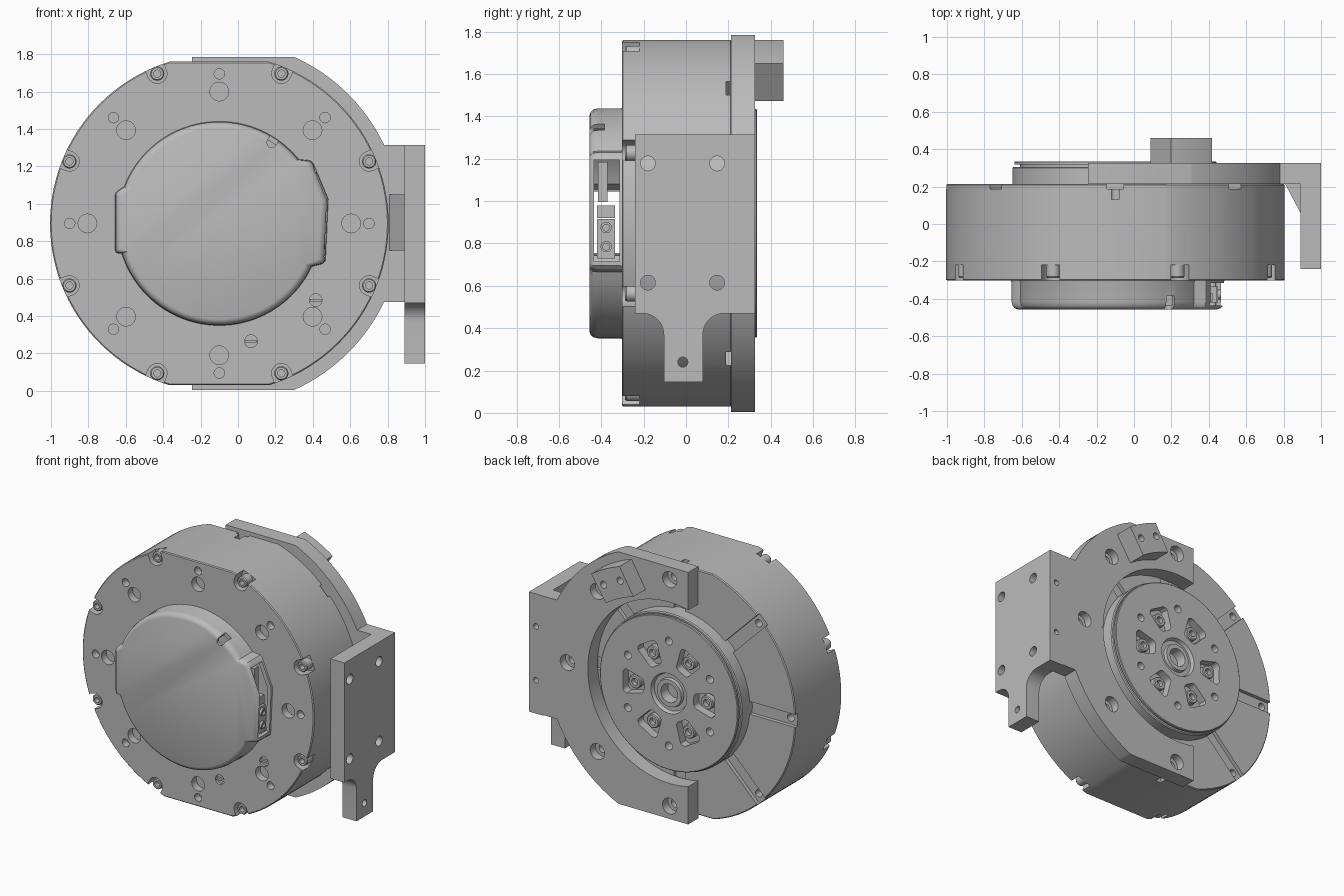
import bpy, bmesh
from math import sin, cos, radians

cube = bpy.data.objects.get("Cube")
if cube:
    bpy.data.objects.remove(cube)

GREY = bpy.data.materials.new("machined grey")
GREY.use_nodes = True
GREY.diffuse_color = (0.5, 0.5, 0.5, 1)
GREY.node_tree.nodes["Principled BSDF"].inputs["Base Color"].default_value = (0.5, 0.5, 0.5, 1)

CX, CZ = -0.1, 0.895          # motor axis runs along y through this point
EIGHTHS = [45 * k for k in range(8)]
PLACE = {
    "y": lambda u, v, t: (u + CX, t, v + CZ),   # u, v measured from the motor axis
    "x": lambda u, v, t: (t, u, v),
    "z": lambda u, v, t: (u, v, t),
}


def arc(r, a0, a1, n, cu=0, cv=0):
    steps = [radians(a0 + (a1 - a0) * i / n) for i in range(n + 1)]
    return [(cu + r * cos(a), cv + r * sin(a)) for a in steps]


def circle(r=1, n=24):
    return arc(r, 0, 360, n)[:-1]


def polar(r, deg):
    return r * cos(radians(deg)), r * sin(radians(deg))


def turned(pts, deg):
    c, s = cos(radians(deg)), sin(radians(deg))
    return [(u * c - v * s, u * s + v * c) for u, v in pts]


def rect(u0, u1, v0, v1):
    return [(u0, v0), (u1, v0), (u1, v1), (u0, v1)]


def loft(bm, pts, layers, axis="y", at=(0, 0)):
    """Stack scaled copies of an outline; layers are (position, scale)."""
    rings = [[bm.verts.new(PLACE[axis](u * s + at[0], v * s + at[1], t)) for u, v in pts]
             for t, s in layers]
    faces = [bm.faces.new(rings[0]), bm.faces.new(rings[-1])]
    n = len(pts)
    for a, b in zip(rings, rings[1:]):
        for i in range(n):
            j = (i + 1) % n
            faces.append(bm.faces.new((a[i], a[j], b[j], b[i])))
    bmesh.ops.recalc_face_normals(bm, faces=faces)


def prism(bm, pts, t0, t1, axis="y", at=(0, 0)):
    loft(bm, pts, [(t0, 1), (t1, 1)], axis, at)


def make(name, bm):
    mesh = bpy.data.meshes.new(name)
    bm.to_mesh(mesh)
    bm.free()
    ob = bpy.data.objects.new(name, mesh)
    bpy.context.collection.objects.link(ob)
    mesh.materials.append(GREY)
    return ob


def cut(ob, bm):
    tool = make("cutter", bm)
    tool.hide_render = True
    mod = ob.modifiers.new("cut", "BOOLEAN")
    mod.operation, mod.solver, mod.object = "DIFFERENCE", "EXACT", tool
    bpy.context.view_layer.objects.active = ob
    bpy.ops.object.modifier_apply(modifier="cut")
    bpy.data.objects.remove(tool)


def smooth(ob):
    bpy.ops.object.select_all(action="DESELECT")
    ob.select_set(True)
    bpy.context.view_layer.objects.active = ob
    bpy.ops.object.shade_smooth_by_angle(angle=radians(30))


# Motor housing: drum with flats at top and bottom
bm = bmesh.new()
outline = arc(0.905, -72.9, 72.9, 48) + arc(0.905, 107.1, 252.9, 48)
loft(bm, outline, [(-0.303, 0.993), (-0.297, 1), (0.209, 1), (0.215, 0.993)])
housing = make("motor_housing", bm)

# Front holes and the screw notches in the rim
bm = bmesh.new()
notch = arc(0.052, 90, 270, 10, 0.867) + [(1.05, -0.052), (1.05, 0.052)]
for a in EIGHTHS:
    prism(bm, circle(0.05), -0.4, -0.25, at=polar(0.705, a))
    prism(bm, circle(0.028, 16), -0.4, -0.25, at=polar(0.8, a))
    prism(bm, turned(notch, a + 22.5), -0.4, -0.22)
SLOTTED = [(0.515, -0.41), (0.17, -0.63)]
for p in SLOTTED:
    prism(bm, circle(0.034, 20), -0.4, -0.285, at=p)
cut(housing, bm)

# Radial grooves on the back, then their screw holes
bm = bmesh.new()
for a in EIGHTHS:
    prism(bm, turned(rect(0.45, 1, -0.045, 0.045), a), 0.188, 0.3)
cut(housing, bm)
bm = bmesh.new()
for a in EIGHTHS:
    prism(bm, circle(0.026, 16), 0.13, 0.3, at=polar(0.85, a))
cut(housing, bm)

# Socket screws in the rim notches
bm = bmesh.new()
for a in EIGHTHS:
    loft(bm, circle(0.038, 18), [(-0.2, 1), (-0.28, 1), (-0.288, 0.85), (-0.288, 0.5), (-0.25, 0.5)],
         at=polar(0.867, a + 22.5))
rim_screws = make("rim_screws", bm)

# Slotted plugs on the front
bm = bmesh.new()
for p in SLOTTED:
    prism(bm, rect(-0.031, 0.031, -0.007, 0.007), -0.28, -0.301, at=p)
make("slotted_plugs", bm)

# Hollow front cover with rounded edge
bm = bmesh.new()
shape = (arc(0.543, 39, 159, 36) + [(-0.525, 0.185), (-0.55, 0.165), (-0.555, 0.15),
         (-0.555, -0.14), (-0.55, -0.155), (-0.53, -0.16)] + arc(0.543, 197, 335, 40)
         + [(0.55, -0.215), (0.565, -0.2), (0.58, 0.13), (0.5, 0.32), (0.485, 0.335)])
loft(bm, shape, [(-0.295, 1.01), (-0.31, 1), (-0.415, 1), (-0.438, 0.99), (-0.45, 0.97), (-0.456, 0.94)])
cover = make("front_cover", bm)
bm = bmesh.new()
loft(bm, shape, [(-0.28, 0.95), (-0.435, 0.95)])
cut(cover, bm)

# Connector window, opposite opening and edge slot in the cover
bm = bmesh.new()
prism(bm, rect(0.45, 0.7, -0.18, 0.3), -0.435, -0.315)
prism(bm, rect(-0.7, -0.45, -0.14, 0.15), -0.435, -0.315)
edge_slot = arc(0.026, 90, 270, 8, 0.515) + [(0.6, -0.026), (0.6, 0.026)]
prism(bm, turned(edge_slot, 57), -0.5, -0.385)
cut(cover, bm)

# Connectors behind the window
bm = bmesh.new()
prism(bm, rect(0.46, 0.55, -0.165, 0.02), -0.42, -0.335)
prism(bm, rect(0.46, 0.54, 0.025, 0.085), -0.42, -0.335)
prism(bm, rect(0.46, 0.52, 0.1, 0.29), -0.415, -0.37)
for z in (0.785, 0.875):
    loft(bm, circle(0.027, 14), [(0.44, 1), (0.465, 1), (0.465, 0.6), (0.452, 0.6)], "x", (-0.377, z))
connectors = make("connectors", bm)

# Output hub: stepped disc with a recessed centre
bm = bmesh.new()
loft(bm, circle(1, 72), [(0.15, 0.55), (0.3, 0.55), (0.306, 0.543), (0.306, 0.51), (0.317, 0.51),
     (0.317, 0.54), (0.331, 0.54), (0.335, 0.535), (0.335, 0.14), (0.31, 0.13), (0.31, 0.1),
     (0.332, 0.095), (0.332, 0.065), (0.26, 0.06)])
hub = make("output_hub", bm)

# Screw pockets and small holes in the hub
bm = bmesh.new()
pocket = arc(0.035, -16, 80, 4, 0.325, 0.05) + arc(0.03, 100, 180, 4, 0.225, 0.025)
pocket += [(u, -v) for u, v in reversed(pocket)]
for k in range(6):
    prism(bm, turned(pocket, 60 * k), 0.275, 0.4)
    prism(bm, circle(0.028, 16), 0.26, 0.4, at=polar(0.37, 60 * k + 30))
cut(hub, bm)
bm = bmesh.new()
for k in range(6):
    loft(bm, circle(0.048, 18), [(0.26, 1), (0.31, 1), (0.316, 0.88), (0.316, 0.5), (0.285, 0.5)],
         at=polar(0.28, 60 * k))
hub_screws = make("hub_screws", bm)

# C-shaped rear bracket with counterbored holes
bm = bmesh.new()
upper = [(-0.145, 0.89), (0.4, 0.89)] + arc(0.976, 65, 25.5, 16) + [(1.0, 0.42)]
lower = [(u, -v) for u, v in reversed(upper)]
prism(bm, upper + lower + arc(0.64, -103.1, 103.1, 48), 0.213, 0.325)
bracket = make("rear_bracket", bm)
bm = bmesh.new()
for a in (-90, -45, 0, 45, 90):
    loft(bm, circle(1, 20), [(0.4, 0.056), (0.265, 0.056), (0.265, 0.03), (0.2, 0.03)], at=polar(0.8, a))
cut(bracket, bm)

# Side mounting plate with a filleted tab
bm = bmesh.new()
prism(bm, [(-0.24, 1.315), (-0.24, 0.47)] + arc(0.1, 90, 0, 8, -0.205, 0.37)
      + [(-0.105, 0.145), (0.08, 0.145)] + arc(0.1, 180, 90, 8, 0.18, 0.37)
      + [(0.325, 0.47), (0.325, 1.315)], 0.89, 1.0, "x")
plate = make("side_plate", bm)
bm = bmesh.new()
for y in (-0.18, 0.147):
    for z in (0.615, 1.178):
        prism(bm, circle(0.035, 20), 0.8, 1.1, "x", (y, z))
prism(bm, circle(0.024, 16), 0.8, 1.1, "x", (-0.015, 0.24))
for side in (-1, 1):
    prism(bm, circle(0.02, 14), 0.25, 0.4, at=(1.045, side * 0.19))
cut(plate, bm)

# Gusset between bracket and plate
bm = bmesh.new()
prism(bm, [(0.805, 0.22), (0.89, 0.06), (0.9, 0.06), (0.9, 0.22)], 0.75, 1.05, "z")
make("gusset", bm)

# Small curved block on the back of the bracket, with two holes
bm = bmesh.new()
prism(bm, arc(0.915, 71, 55.5, 6) + arc(0.705, 55, 74.5, 6), 0.32, 0.46)
block = make("rear_block", bm)
bm = bmesh.new()
for a in (59, 69):
    prism(bm, circle(0.025, 16), 0.4, 0.5, at=polar(0.82, a))
cut(block, bm)

for part in (housing, rim_screws, cover, connectors, hub, hub_screws, bracket, plate, block):
    smooth(part)
